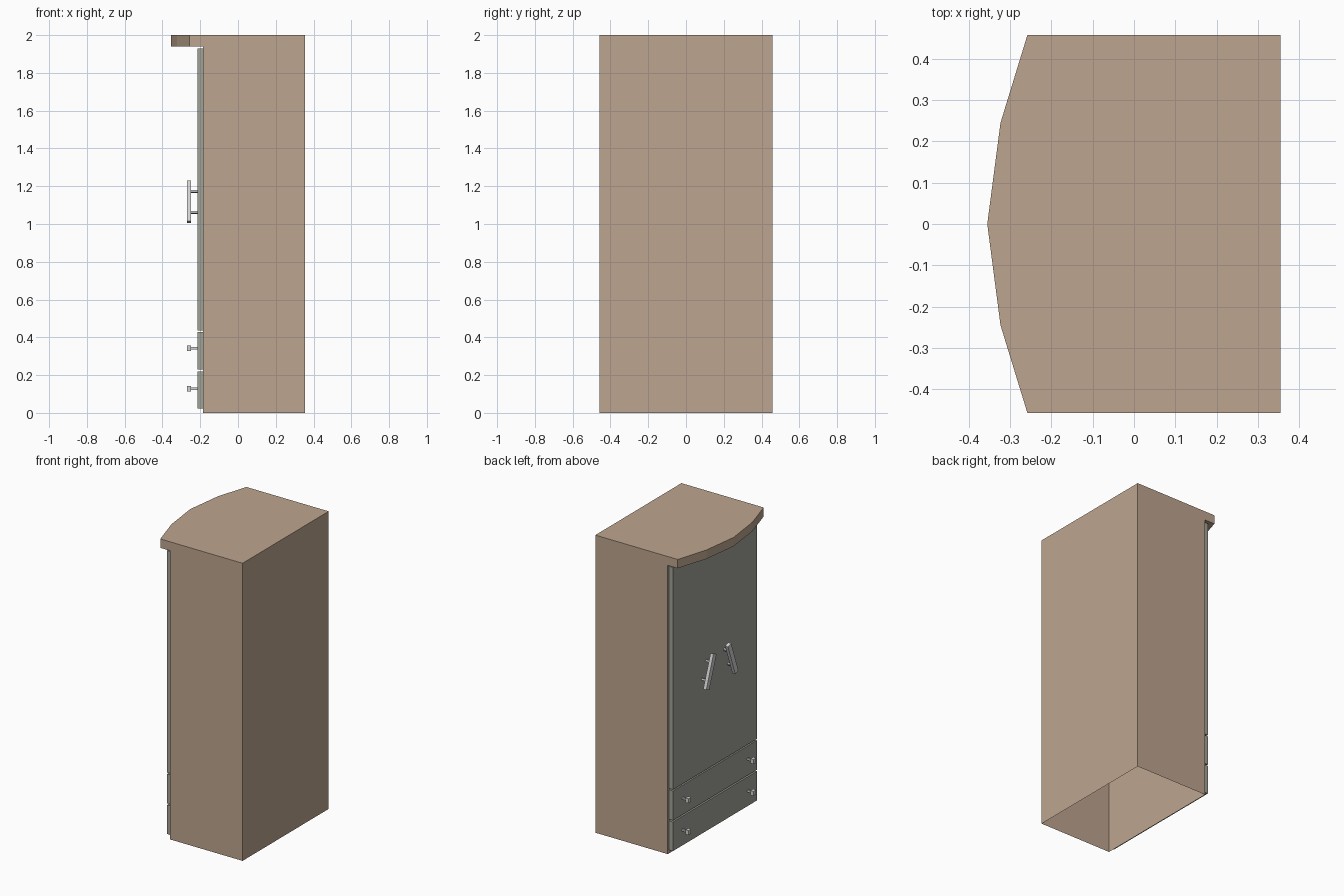
import bpy, bmesh, math
from mathutils import Matrix, Vector

if "Cube" in bpy.data.objects:
    bpy.data.objects.remove(bpy.data.objects["Cube"])


def material(name, rgb):
    m = bpy.data.materials.new(name)
    m.diffuse_color = (*rgb, 1)
    m.use_nodes = True
    m.node_tree.nodes["Principled BSDF"].inputs["Base Color"].default_value = m.diffuse_color
    return m


WOOD = material("light brown wood", (0.51, 0.376, 0.275))
GREY = material("grey green panel", (0.352, 0.367, 0.314))
METAL = material("pale metal", (0.65, 0.65, 0.65))


def finish(name, bm, mat):
    bmesh.ops.recalc_face_normals(bm, faces=bm.faces)
    me = bpy.data.meshes.new(name)
    bm.to_mesh(me)
    bm.free()
    me.materials.append(mat)
    ob = bpy.data.objects.new(name, me)
    bpy.context.collection.objects.link(ob)
    return ob


def add_box(bm, x, y, z, matrix=Matrix()):
    """Box from (min, max) ranges, optionally transformed."""
    ranges = (x, y, z)
    centre = Vector([(a + b) / 2 for a, b in ranges])
    size = [b - a for a, b in ranges]
    m = matrix @ Matrix.Translation(centre) @ Matrix.Diagonal((*size, 1))
    bmesh.ops.create_cube(bm, size=1, matrix=m)


# Cabinet shell: open underneath, with a bowed top overhanging the front
FRONT, BACK, HALF, LIP = -0.184, 0.354, 0.457, 1.94
bow = [(-0.258, -HALF), (-0.323, -0.245), (-0.355, 0), (-0.323, 0.245), (-0.258, HALF)]
bm = bmesh.new()


def face(points):
    bm.faces.new([bm.verts.new(p) for p in points])


for y in (-HALF, HALF):
    side = [(BACK, 0), (FRONT, 0), (FRONT, LIP), (bow[0][0], LIP), (bow[0][0], 2), (BACK, 2)]
    face([(x, y, z) for x, z in side])
for x, top in ((FRONT, LIP), (BACK, 2)):
    face([(x, -HALF, 0), (x, HALF, 0), (x, HALF, top), (x, -HALF, top)])
for x, z in ((FRONT, LIP), (BACK, 2)):
    face([(px, py, z) for px, py in bow] + [(x, HALF, z), (x, -HALF, z)])
for a, b in zip(bow, bow[1:]):
    face([(*a, LIP), (*b, LIP), (*b, 2), (*a, 2)])
bmesh.ops.remove_doubles(bm, verts=bm.verts, dist=1e-4)
finish("cabinet_body", bm, WOOD)

# Door panel and two drawer fronts
DOOR_X = (-0.215, FRONT - 0.0005)
for name, z in (("door_panel", (0.437, 1.93)),
                ("upper_drawer", (0.23, 0.428)),
                ("lower_drawer", (0.024, 0.22))):
    bm = bmesh.new()
    add_box(bm, DOOR_X, (-0.446, 0.446), z)
    finish(name, bm, GREY)

for s, side in ((-1, "right"), (1, "left")):
    # Tilted bar handle on two posts
    bm = bmesh.new()
    tilt = Matrix.Translation((0, s * 0.116, 1.117)) @ Matrix.Rotation(s * math.radians(20), 4, 'X')
    add_box(bm, (-0.27, -0.248), (-0.0175, 0.0175), (-0.113, 0.113), tilt)
    for z in (-0.059, 0.059):
        add_box(bm, (-0.248, -0.215), (-0.006, 0.006), (z - 0.006, z + 0.006), tilt)
    finish(side + "_door_handle", bm, METAL)

    # Drawer knobs on stems
    for level, z in (("upper", 0.342), ("lower", 0.128)):
        bm = bmesh.new()
        at = Matrix.Translation((0, s * 0.345, z))
        add_box(bm, (-0.27, -0.248), (-0.015, 0.015), (-0.015, 0.015), at)
        add_box(bm, (-0.248, -0.215), (-0.006, 0.006), (-0.006, 0.006), at)
        finish(f"{level}_{side}_knob", bm, METAL)
